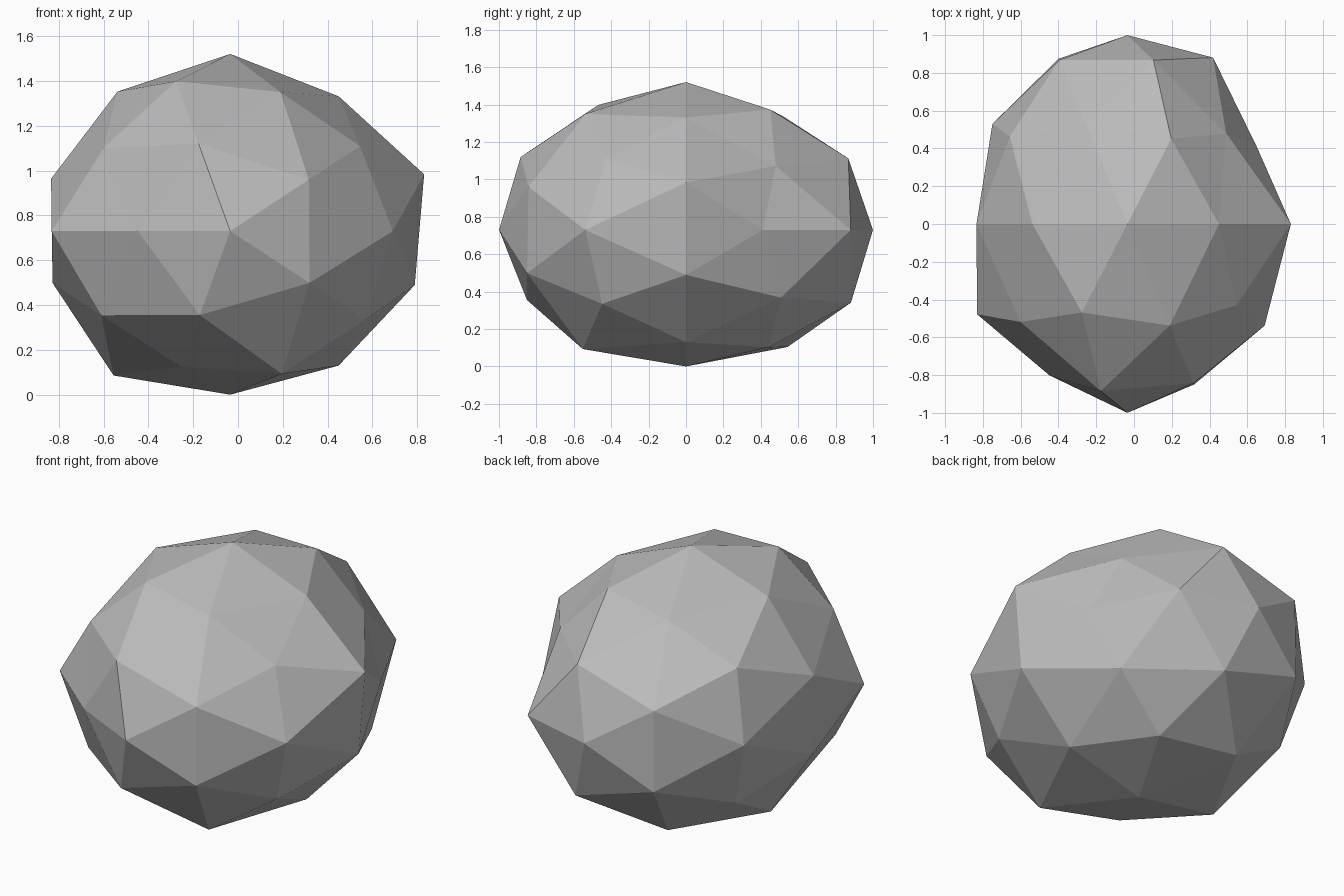
import bpy
import bmesh
from math import cos, sin, radians, sqrt
from mathutils import Vector

cube = bpy.data.objects.get("Cube")
if cube:
    bpy.data.objects.remove(cube, do_unlink=True)

CENTRE = Vector((-0.035, 0, 0.73))
STRETCH = Vector((1, 1.2, 0.9))

# Rings of the stone from front to back: depth, first angle, radius of each corner
RINGS = [
    (-1, 0, [0.833]),
    (-0.851, 36, [0.825, 0.866, 0.785, 0.833, 0.832]),
    (-0.526, 0, [0.854, 0.852, 0.822, 0.835, 0.875]),
    (-0.447, 36, [0.80, 0.873, 0.89, 0.79, 0.835]),
    (0, 18, [0.91, 0.825, 0.878, 0.855, 0.84, 0.833, 0.885, 0.811, 0.824, 0.866]),
    (0.447, 0, [0.765, 0.84, 0.86, 0.84, 0.82]),
    (0.526, 36, [0.76, 0.83, 0.84, 0.86, 0.805]),
    (0.851, 0, [0.863, 0.85, 0.85, 0.857, 0.864]),
    (1, 0, [0.833]),
]


def ring_corners():
    """Pair every ring direction with its radius."""
    corners = []
    for depth, first, radii in RINGS:
        width = sqrt(1 - depth * depth)
        for i, radius in enumerate(radii):
            angle = radians(first + i * 360 / len(radii))
            direction = Vector((width * cos(angle), depth, width * sin(angle)))
            corners.append((direction, radius))
    return corners


# Grey stone colour
grey = bpy.data.materials.new("stone_grey")
grey.use_nodes = True
colour = (0.5, 0.5, 0.5, 1)
grey.diffuse_color = colour
for node in grey.node_tree.nodes:
    if node.type == 'BSDF_PRINCIPLED':
        node.inputs["Base Color"].default_value = colour
        node.inputs["Roughness"].default_value = 0.9

# Faceted stone: a sphere with its poles at front and back, made uneven
bm = bmesh.new()
bmesh.ops.create_icosphere(bm, subdivisions=2, radius=1)
corners = ring_corners()
for v in bm.verts:
    d = Vector((v.co.x, v.co.z, -v.co.y)).normalized()
    radius = max(corners, key=lambda c: c[0].dot(d))[1]
    v.co = CENTRE + d * STRETCH * radius
bmesh.ops.recalc_face_normals(bm, faces=bm.faces)
for f in bm.faces:
    f.smooth = False

mesh = bpy.data.meshes.new("stone")
bm.to_mesh(mesh)
bm.free()
mesh.materials.append(grey)
stone = bpy.data.objects.new("stone", mesh)
bpy.context.collection.objects.link(stone)
